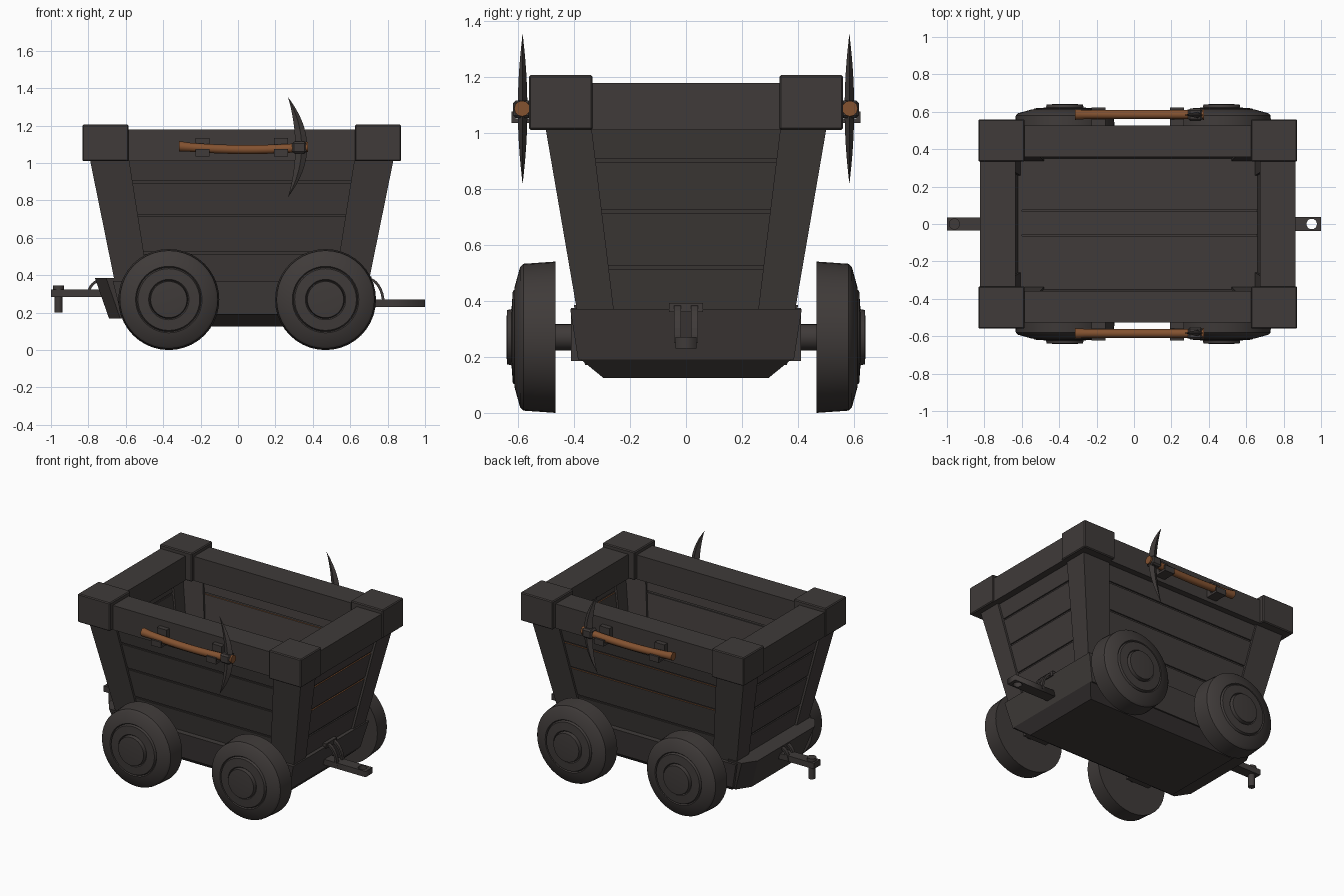
import bpy, bmesh, math
from math import sin, cos, pi

if "Cube" in bpy.data.objects:
    bpy.data.objects.remove(bpy.data.objects["Cube"])


def material(name, rgb):
    m = bpy.data.materials.new(name)
    m.use_nodes = True
    m.diffuse_color = (*rgb, 1)
    m.node_tree.nodes["Principled BSDF"].inputs["Base Color"].default_value = (*rgb, 1)
    return m


DARK = material("dark weathered grey", (0.05, 0.043, 0.041))
BROWN = material("warm brown wood", (0.23, 0.085, 0.03))
CX = 0.02  # middle of the cart body along its length


def loft(name, rings, mat=DARK, smooth=False, bevel=0, brown_top=False):
    """Join equal rings of points into a closed solid."""
    bm = bmesh.new()
    rows = [[bm.verts.new(p) for p in ring] for ring in rings]
    n = len(rows[0])
    for a, b in zip(rows, rows[1:]):
        for i in range(n):
            j = (i + 1) % n
            bm.faces.new((a[i], a[j], b[j], b[i]))
    bm.faces.new(rows[0])
    bm.faces.new(rows[-1])
    bmesh.ops.recalc_face_normals(bm, faces=bm.faces)
    if brown_top:
        for f in bm.faces:
            f.material_index = int(f.normal.z > 0.9)
    mesh = bpy.data.meshes.new(name)
    bm.to_mesh(mesh)
    bm.free()
    mesh.materials.append(mat)
    if brown_top:
        mesh.materials.append(BROWN)
    ob = bpy.data.objects.new(name, mesh)
    bpy.context.collection.objects.link(ob)
    if bevel:
        mod = ob.modifiers.new("Bevel", "BEVEL")
        mod.width, mod.segments = bevel, 1
    if smooth:
        bpy.ops.object.select_all(action="DESELECT")
        ob.select_set(True)
        bpy.context.view_layer.objects.active = ob
        bpy.ops.object.shade_smooth_by_angle(angle=math.radians(35))
    return ob


def rect(x0, x1, y0, y1, z):
    return [(x0, y0, z), (x1, y0, z), (x1, y1, z), (x0, y1, z)]


def box(name, x, y, z, **kw):
    return loft(name, [rect(*x, *y, z[0]), rect(*x, *y, z[1])], **kw)


def frustum(name, low, high, **kw):
    """Each level is (half length, half width, z)."""
    return loft(name, [rect(CX - a, CX + a, -b, b, z) for a, b, z in (low, high)], **kw)


def lathe_y(name, x, z, profile, side=1, count=40):
    """Turn (radius, y) points about an axis along y."""
    return loft(name, [[(x + r * cos(2 * pi * i / count), side * y, z + r * sin(2 * pi * i / count))
                        for i in range(count)] for r, y in profile], smooth=True)


# Outer half length and half width of the flared body at a height
def half_x(z):
    return 0.68 + (z - 0.37) * 0.203


def half_y(z):
    return 0.39 + (z - 0.37) * 0.172


# Undercarriage tray, belly and floor
frustum("belly", (0.58, 0.295, 0.125), (0.65, 0.375, 0.19))
frustum("tray", (0.645, 0.385, 0.19), (0.69, 0.413, 0.37))
for y0, y1 in ((-0.36, -0.064), (-0.056, 0.066), (0.074, 0.36)):
    box("floor_plank", (CX - 0.65, CX + 0.65), (y0, y1), (0.36, 0.385))

# Plank walls with dark seams
levels = [0.36, 0.52, 0.72, 0.90, 1.07]


def wall_ring(axis, s, z, outer, inner):
    X, Y = half_x(z), half_y(z)
    if axis == "y":
        return rect(CX - X + 0.035, CX + X - 0.035, s * (Y - outer), s * (Y - inner), z)
    return rect(CX + s * (X - outer), CX + s * (X - inner), -Y + 0.035, Y - 0.035, z)


for axis, label in (("y", "side"), ("x", "end")):
    for s in (-1, 1):
        for k, (z0, z1) in enumerate(zip(levels, levels[1:])):
            loft(label + "_plank", [wall_ring(axis, s, z, 0.015, 0.042) for z in (z0 + 0.006, z1 - 0.006)],
                 brown_top=(s == 1 and k >= 1))
            loft(label + "_seam", [wall_ring(axis, s, z, 0.024, 0.034) for z in (z0 - 0.008, z0 + 0.008)])

# Corner posts, caps and top rails
for sx in (-1, 1):
    for sy in (-1, 1):
        rings = []
        for z in (0.3, 1.1):
            X, Y, t = half_x(z), half_y(z), 0.055
            a, b = 0.18 + (z - 0.37) * 0.045, 0.132 + (z - 0.37) * 0.05
            ell = [(X, Y), (X - a, Y), (X - a, Y - t), (X - t, Y - t), (X - t, Y - b), (X, Y - b)]
            rings.append([(CX + sx * x, sy * y, z) for x, y in ell])
        loft("corner_post", rings)
        box("corner_cap", sorted((CX + sx * 0.605, CX + sx * 0.852)), sorted((sy * 0.333, sy * 0.56)),
            (1.01, 1.205), bevel=0.006)
for s in (-1, 1):
    box("side_rail", (CX - 0.62, CX + 0.62), sorted((s * 0.357, s * 0.527)), (1.01, 1.178))
    box("end_rail", sorted((CX + s * 0.653, CX + s * 0.843)), (-0.35, 0.35), (1.01, 1.178))

# Wheels, axles and axle mounts
wheel_profile = [(0.05, 0.465), (0.27, 0.465), (0.262, 0.58), (0.25, 0.592), (0.178, 0.612), (0.172, 0.605),
                 (0.165, 0.618), (0.108, 0.622), (0.102, 0.615), (0.097, 0.638), (0.06, 0.641)]
for x in (-0.37, 0.468):
    lathe_y("axle", x, 0.27, [(0.047, -0.48), (0.047, 0.48)], count=20)
    for s in (-1, 1):
        lathe_y("wheel", x, 0.27, wheel_profile, side=s)
        box("axle_mount", (x - 0.09, x + 0.09), sorted((s * 0.36, s * 0.41)), (0.185, 0.375))

# Bumper on the pin end
loft("bumper", [[(-0.6, -w, z), (-0.6, w, z), (x + 0.06, w, z), (x, w - 0.09, z), (x, -w + 0.09, z),
                 (x + 0.06, -w, z)] for x, w, z in ((-0.69, 0.36, 0.17), (-0.765, 0.4, 0.385))])


# Curved straps holding each hitch
def straps(x0, z0, rx, rz):
    for y in (-0.03, 0.03):
        rings = []
        for i in range(9):
            a = pi / 2 * i / 8
            rings.append([(x0 + (rx + d) * sin(a), y + w, z0 + (rz + abs(d)) * cos(a))
                          for d, w in ((0, -0.012), (0, 0.012), (math.copysign(0.014, rx), 0.012),
                                       (math.copysign(0.014, rx), -0.012))])
        loft("hitch_strap", rings)


straps(0.69, 0.25, 0.08, 0.125)
straps(-0.72, 0.29, -0.075, 0.08)
box("strap_plate", (0.69, 0.715), (-0.06, 0.06), (0.36, 0.392))

# Hitch plate with a hole
curve = bpy.data.curves.new("hitch_plate", "CURVE")
curve.dimensions, curve.fill_mode, curve.extrude = "2D", "BOTH", 0.02
outline = [(0.66, -0.038), (1.0, -0.038), (1.0, 0.038), (0.66, 0.038)]
hole = [(0.95 + 0.028 * cos(pi * i / 10), 0.028 * sin(pi * i / 10)) for i in range(20)]
for pts in (outline, hole):
    sp = curve.splines.new("POLY")
    sp.points.add(len(pts) - 1)
    sp.use_cyclic_u = True
    for p, (x, y) in zip(sp.points, pts):
        p.co = (x, y, 0, 1)
curve.materials.append(DARK)
plate = bpy.data.objects.new("hitch_plate", curve)
plate.location.z = 0.25
bpy.context.collection.objects.link(plate)
bpy.ops.object.select_all(action="DESELECT")
plate.select_set(True)
bpy.context.view_layer.objects.active = plate
bpy.ops.object.convert(target="MESH")

# Hitch bar and pin
box("hitch_bar", (-1.0, -0.66), (-0.036, 0.036), (0.285, 0.325))
loft("hitch_pin", [[(-0.96 + r * cos(pi * i / 8), r * sin(pi * i / 8), z) for i in range(16)]
                   for r, z in ((0.022, 0.2), (0.022, 0.32), (0.03, 0.32), (0.03, 0.345))], smooth=True)

# Pickaxe and hooks on each side
for s in (-1, 1):
    handle = []
    for i in range(13):
        x = -0.315 + 0.69 * i / 12
        z = 1.072 + 0.016 * ((x - 0.05) / 0.35) ** 2
        r = 0.024 + (0.004 if i in (0, 12) else 0)
        handle.append([(x, s * (0.585 + r * cos(pi * k / 6)), z + r * sin(pi * k / 6)) for k in range(12)])
    loft("pickaxe_handle", handle, mat=BROWN, smooth=True)
    head = []
    for i in range(17):
        t = -1 + i / 8
        x, z, f = 0.34 - 0.072 * t * t, 1.085 + 0.266 * t, max(1 - t * t, 0.02)
        head.append([(x - 0.034 * f, s * 0.583, z), (x, s * (0.583 + 0.017 * f), z),
                     (x + 0.03 * f, s * 0.583, z), (x, s * (0.583 - 0.017 * f), z)])
    loft("pickaxe_head", head)
    box("pickaxe_collar", (0.29, 0.365), sorted((s * 0.552, s * 0.617)), (1.052, 1.115), bevel=0.01)
    for x in (-0.19, 0.23):
        span = (x - 0.037, x + 0.037)
        box("hook_back", span, sorted((s * 0.52, s * 0.56)), (1.035, 1.135))
        box("hook_base", span, sorted((s * 0.55, s * 0.62)), (1.035, 1.05))
        box("hook_lip", span, sorted((s * 0.608, s * 0.622)), (1.035, 1.075))
